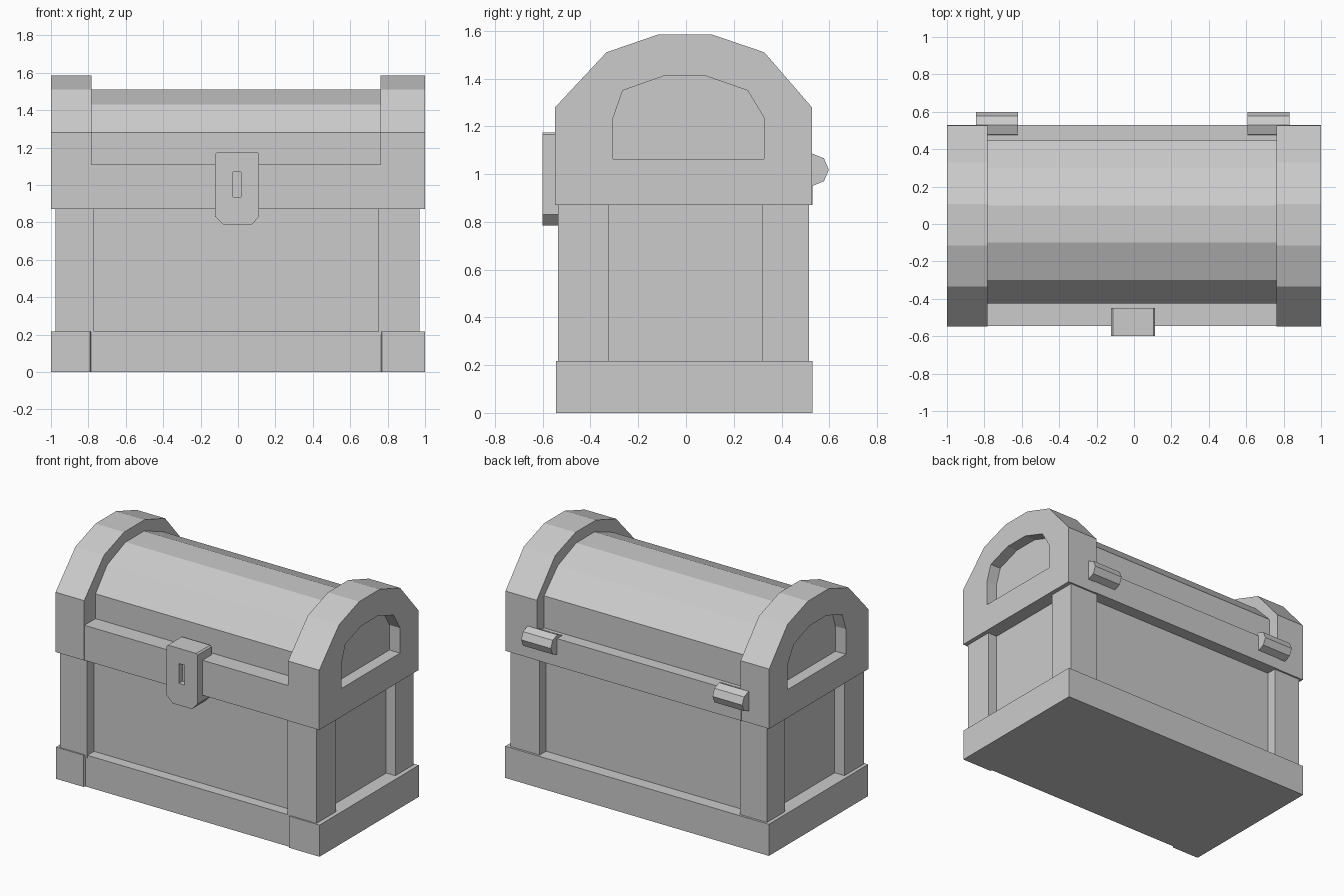
import bpy, bmesh, math

if "Cube" in bpy.data.objects:
    bpy.data.objects.remove(bpy.data.objects["Cube"])


def prism(name, profile, a, b, axis):
    """Extrude a 2D profile from a to b along x (profile yz), y (xz) or z (xy)."""
    place = {'x': lambda p, t: (t, p[0], p[1]),
             'y': lambda p, t: (p[0], t, p[1]),
             'z': lambda p, t: (p[0], p[1], t)}[axis]
    bm = bmesh.new()
    lo = [bm.verts.new(place(p, a)) for p in profile]
    hi = [bm.verts.new(place(p, b)) for p in profile]
    bm.faces.new(lo)
    bm.faces.new(hi)
    n = len(profile)
    for i in range(n):
        j = (i + 1) % n
        bm.faces.new((lo[i], lo[j], hi[j], hi[i]))
    bmesh.ops.recalc_face_normals(bm, faces=bm.faces)
    mesh = bpy.data.meshes.new(name)
    bm.to_mesh(mesh)
    bm.free()
    ob = bpy.data.objects.new(name, mesh)
    bpy.context.collection.objects.link(ob)
    return ob


def box(name, x0, x1, y0, y1, z0, z1):
    return prism(name, [(x0, y0), (x1, y0), (x1, y1), (x0, y1)], z0, z1, 'z')


def cut(ob, cutter):
    mod = ob.modifiers.new("cut", 'BOOLEAN')
    mod.operation = 'DIFFERENCE'
    mod.solver = 'EXACT'
    mod.object = cutter
    bpy.context.view_layer.objects.active = ob
    bpy.ops.object.modifier_apply(modifier=mod.name)
    bpy.data.objects.remove(cutter)


# Plinth with a slightly set-back middle on the front
prism("plinth", [(-1, -0.545), (-0.79, -0.545), (-0.785, -0.532), (0.765, -0.532),
                 (0.77, -0.545), (1, -0.545), (1, 0.53), (-1, 0.53)], 0, 0.217, 'z')

# Recessed body panels and corner posts
box("body_panels", -0.90, 0.90, -0.46, 0.445, 0.15, 0.92)
for side, x0, x1 in (("left", -0.975, -0.77), ("right", 0.75, 0.97)):
    for face, y0, y1 in (("front", -0.535, -0.325), ("back", 0.32, 0.515)):
        box(f"{face}_{side}_post", x0, x1, y0, y1, 0.2, 0.88)

# Barrel lid and rim between the end arches
lid = [(-0.545, 0.87), (-0.545, 1.11), (-0.425, 1.11), (-0.425, 1.28), (-0.3, 1.43),
       (-0.1, 1.51), (0.1, 1.51), (0.3, 1.43), (0.447, 1.28), (0.447, 1.06),
       (0.53, 1.06), (0.53, 0.87)]
prism("barrel_lid", lid, -0.79, 0.78, 'x')

# End arches with a recessed niche on each outer face
arch = [(-0.548, 0.87), (-0.548, 1.28), (-0.333, 1.51), (-0.115, 1.585), (0.107, 1.585),
        (0.328, 1.51), (0.527, 1.28), (0.527, 0.87)]
niche = [(-0.305, 1.063), (-0.305, 1.235), (-0.265, 1.35), (-0.095, 1.41), (0.085, 1.41),
         (0.258, 1.35), (0.327, 1.235), (0.327, 1.063)]
for side, x0, x1, c0, c1 in (("left", -1, -0.783, -1.1, -0.92),
                             ("right", 0.763, 1, 0.92, 1.1)):
    end = prism(f"{side}_end_arch", arch, x0, x1, 'x')
    cut(end, prism("niche_cutter", niche, c0, c1, 'x'))

# Lock plate with keyhole
plate = [(-0.075, 0.785), (0.07, 0.785), (0.113, 0.83), (0.113, 1.165), (0.103, 1.175),
         (-0.112, 1.175), (-0.122, 1.165), (-0.122, 0.83)]
lock = prism("lock", plate, -0.6, -0.45, 'y')
cut(lock, box("keyhole_cutter", -0.028, 0.015, -0.7, -0.56, 0.935, 1.07))

# Octagonal hinge barrels on the back
octagon = [(0.528 + 0.07 * math.cos(k * math.pi / 4), 1.018 + 0.068 * math.sin(k * math.pi / 4))
           for k in range(8)]
for side, x0, x1 in (("left", -0.845, -0.62), ("right", 0.607, 0.832)):
    prism(f"{side}_hinge", octagon, x0, x1, 'x')
